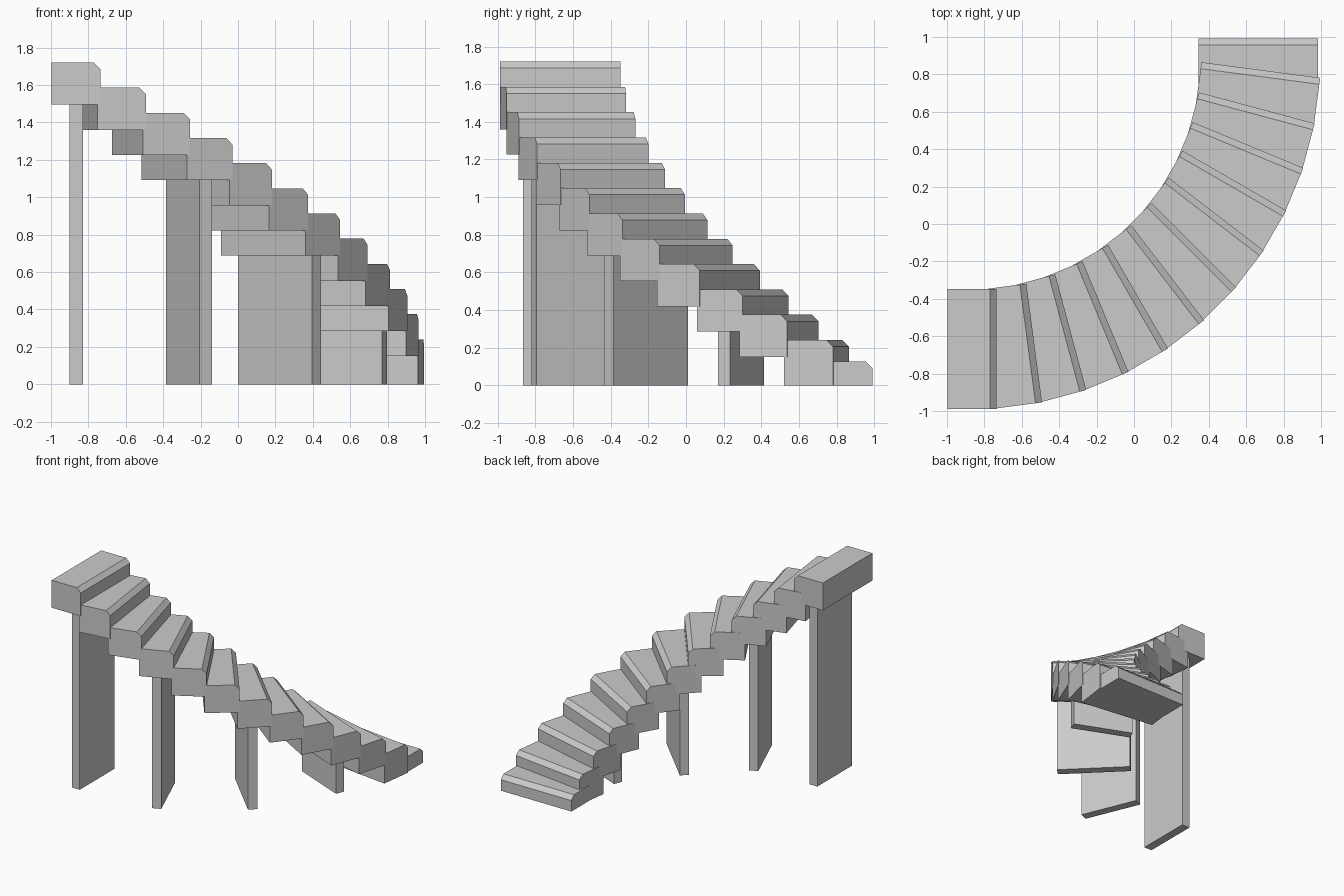
import bpy, bmesh, math
from mathutils import Matrix, Vector

if "Cube" in bpy.data.objects:
    bpy.data.objects.remove(bpy.data.objects["Cube"])

# One plain concrete colour
concrete = bpy.data.materials.new("pale_grey_concrete")
concrete.use_nodes = True
COLOUR = (0.6, 0.6, 0.6, 1)
concrete.diffuse_color = COLOUR
concrete.node_tree.nodes["Principled BSDF"].inputs["Base Color"].default_value = COLOUR

STEPS = 13
TURN = math.radians(7.5)        # turn per step
RISE = 0.1345
TOP = 1.72
THICK = 0.225
DEPTH, WIDTH = 0.262, 0.64
CHAMFER = 0.035
RADIUS = 1.877                  # circle through the outer nose corners
CENTRE = Vector((-0.879, 0.883))
LEAD = math.radians(4.4)


def extrude_profile(name, profile, width, origin, angle):
    """Extrude an x-z profile along y, then turn it about z and place it."""
    bm = bmesh.new()
    face = bm.faces.new([bm.verts.new((x, 0, z)) for x, z in profile])
    moved = bmesh.ops.extrude_face_region(bm, geom=[face])["geom"]
    verts = [v for v in moved if isinstance(v, bmesh.types.BMVert)]
    bmesh.ops.translate(bm, verts=verts, vec=(0, width, 0))
    bmesh.ops.recalc_face_normals(bm, faces=bm.faces)
    place = Matrix.Translation((origin[0], origin[1], 0)) @ Matrix.Rotation(angle, 4, "Z")
    bm.transform(place)
    mesh = bpy.data.meshes.new(name)
    bm.to_mesh(mesh)
    bm.free()
    mesh.materials.append(concrete)
    obj = bpy.data.objects.new(name, mesh)
    bpy.context.collection.objects.link(obj)
    return obj


def underside(k):
    return TOP - RISE * k - THICK


# Steps, from the top one down, each a block with a chamfered nose
for k in range(STEPS):
    phi = LEAD + TURN * k
    nose = CENTRE + RADIUS * Vector((math.sin(phi), -math.cos(phi)))
    top = TOP - RISE * k
    bottom = underside(k)
    if k >= STEPS - 2:          # lowest steps rest on the ground
        bottom = 0
    if k == STEPS - 1:
        nose = Vector((0.985, 0.992))
        top = 0.125
    profile = [(-DEPTH, bottom), (0, bottom), (0, top - CHAMFER),
               (-CHAMFER, top), (-DEPTH, top)]
    extrude_profile(f"step_{k + 1}", profile, WIDTH, nose, TURN * k)

# Support slabs under every third step: outer corner and length
supports = [((-0.90, -0.865), 0.45), ((-0.205, -0.82), 0.47),
            ((0.395, -0.435), 0.56), ((0.77, 0.17), 0.47)]
for i, (corner, length) in enumerate(supports):
    top = underside(3 * i) + 0.01
    profile = [(0, 0), (0.07, 0), (0.07, top), (0, top)]
    extrude_profile(f"support_slab_{i + 1}", profile, length, corner, 3 * i * TURN)
